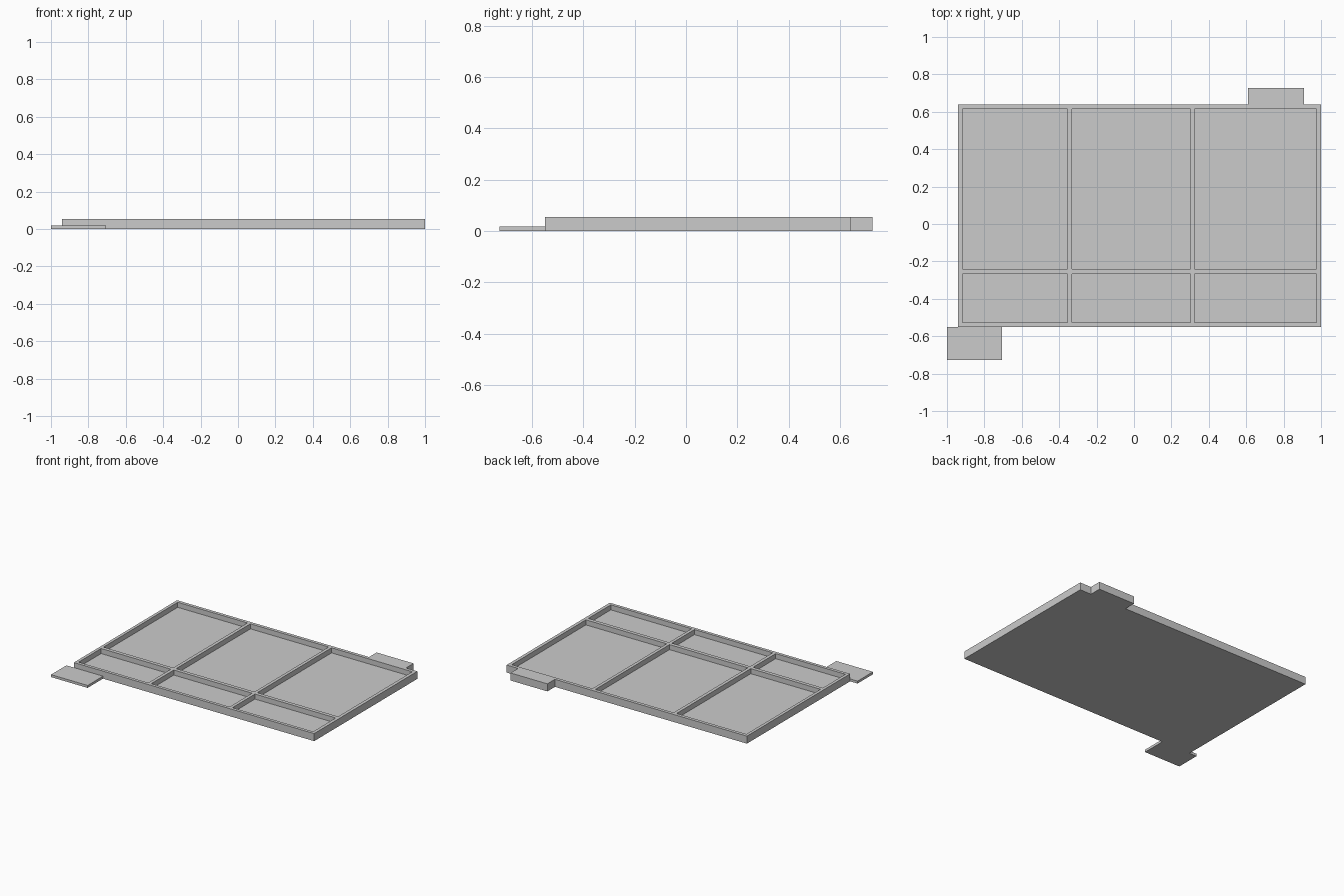
import bpy
import bmesh

cube = bpy.data.objects.get("Cube")
if cube:
    bpy.data.objects.remove(cube, do_unlink=True)

TOP, FLOOR = 0.055, 0.018

grey = bpy.data.materials.new("plain grey")
grey.use_nodes = True
grey.diffuse_color = (0.6, 0.6, 0.6, 1)
grey.node_tree.nodes["Principled BSDF"].inputs["Base Color"].default_value = grey.diffuse_color


def box(name, x, y, z):
    """Box spanning the given (low, high) ranges."""
    bm = bmesh.new()
    bmesh.ops.create_cube(bm, size=1)
    for v in bm.verts:
        v.co = [r[0] if c < 0 else r[1] for c, r in zip(v.co, (x, y, z))]
    mesh = bpy.data.meshes.new(name)
    bm.to_mesh(mesh)
    bm.free()
    mesh.materials.append(grey)
    obj = bpy.data.objects.new(name, mesh)
    bpy.context.collection.objects.link(obj)
    return obj


# Tray body
tray = box("tray", (-0.94, 1.0), (-0.55, 0.64), (0, TOP))

# Six recessed compartments cut into the tray, leaving thin rails
columns = [(-0.918, -0.355), (-0.331, 0.301), (0.324, 0.976)]
rows = [(-0.527, -0.267), (-0.24, 0.616)]
for x in columns:
    for y in rows:
        cutter = box("compartment_cutter", x, y, (FLOOR, TOP + 0.1))
        cutter.hide_render = True
        cutter.hide_set(True)
        cut = tray.modifiers.new("compartment", "BOOLEAN")
        cut.operation = "DIFFERENCE"
        cut.solver = "EXACT"
        cut.object = cutter

# Bake the cuts and drop the cutters
depsgraph = bpy.context.evaluated_depsgraph_get()
baked = bpy.data.meshes.new_from_object(tray.evaluated_get(depsgraph))
tray.modifiers.clear()
tray.data = baked
for obj in [o for o in bpy.data.objects if o.name.startswith("compartment_cutter")]:
    bpy.data.objects.remove(obj, do_unlink=True)

# Thin front step and full-height back block
box("front_step", (-1.0, -0.705), (-0.727, -0.55), (0, FLOOR))
box("back_block", (0.61, 0.908), (0.64, 0.727), (0, TOP))
